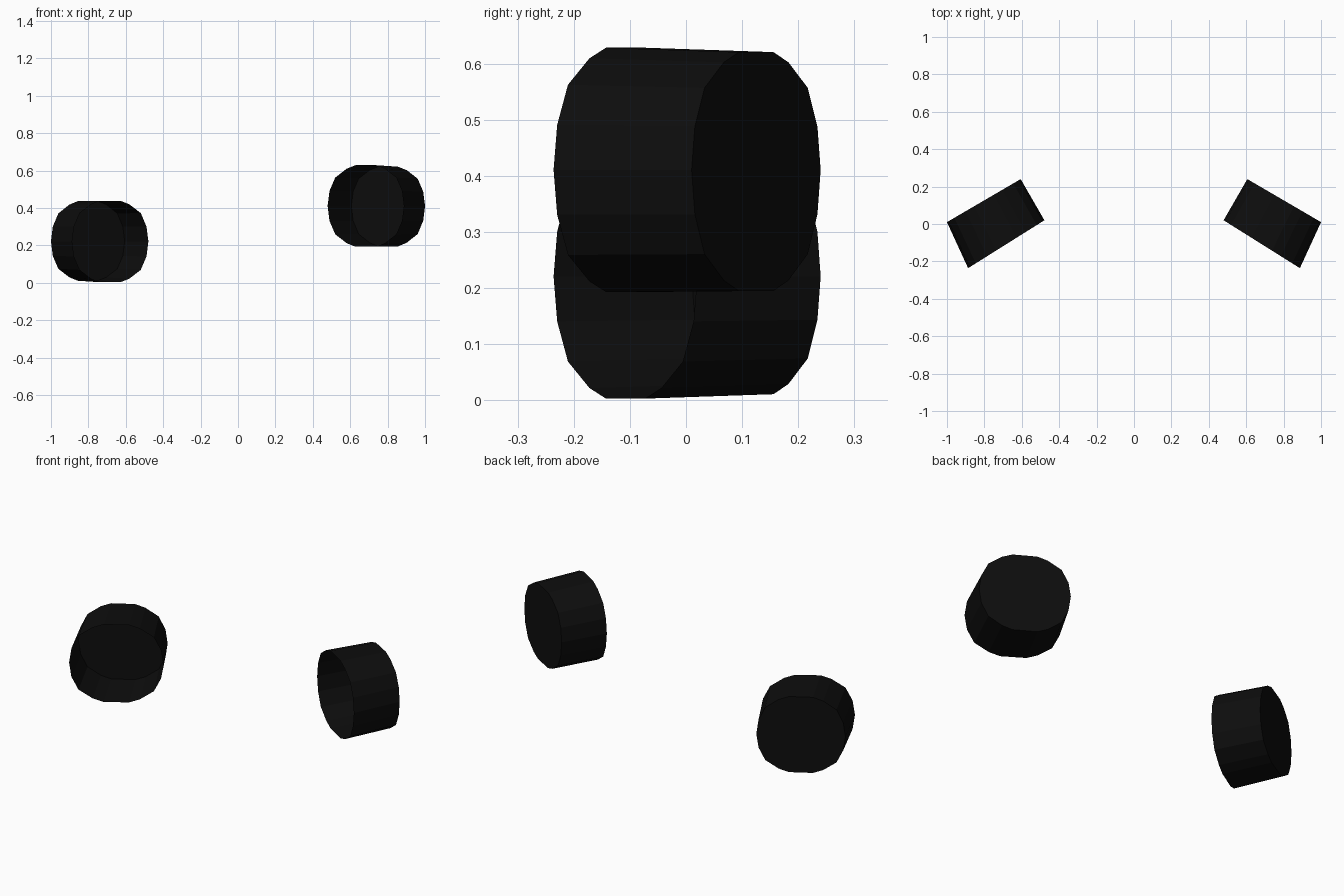
import bpy, bmesh
from mathutils import Vector

if "Cube" in bpy.data.objects:
    bpy.data.objects.remove(bpy.data.objects["Cube"])

black = bpy.data.materials.new("black")
black.diffuse_color = (0.004, 0.004, 0.004, 1)
black.use_nodes = True
black.node_tree.nodes["Principled BSDF"].inputs["Base Color"].default_value = black.diffuse_color

# quarter outline of the rounded 18-sided rim (across, up)
QUARTER = [(0.95, 0.362), (0.80, 0.686), (0.50, 0.90), (0.27, 0.985)]


def outline():
    top = QUARTER + [(-u, v) for u, v in reversed(QUARTER)]
    return [(1, 0)] + top + [(-1, 0)] + [(-u, -v) for u, v in top]


def ring(bm, centre, half, up, down, flip, z):
    verts = []
    for u, v in outline():
        h = v * (up if v > 0 else down)
        x = centre[0] + u * half[0]
        y = centre[1] + u * half[1]
        verts.append(bm.verts.new((-x if flip else x, y, z + (-h if flip else h))))
    return verts


def cup(name, flip, z):
    # open at the front, slightly tapered, closed at the back
    bm = bmesh.new()
    front = ring(bm, (0.683, -0.108), (0.204, -0.128), 0.221, 0.221, flip, z)
    back = ring(bm, (0.803, 0.125), (0.197, -0.115), 0.213, 0.219, flip, z)
    n = len(front)
    for i in range(n):
        j = (i + 1) % n
        bm.faces.new((front[i], front[j], back[j], back[i]))
    cap = bm.faces.new(back)
    bmesh.ops.recalc_face_normals(bm, faces=bm.faces)
    cap.normal_update()
    if cap.normal.dot(Vector((0, 1, 0))) < 0:
        bmesh.ops.reverse_faces(bm, faces=bm.faces)
    mesh = bpy.data.meshes.new(name)
    bm.to_mesh(mesh)
    bm.free()
    mesh.materials.append(black)
    bpy.context.collection.objects.link(bpy.data.objects.new(name, mesh))


cup("right_cup", False, 0.411)
cup("left_cup", True, 0.221)
